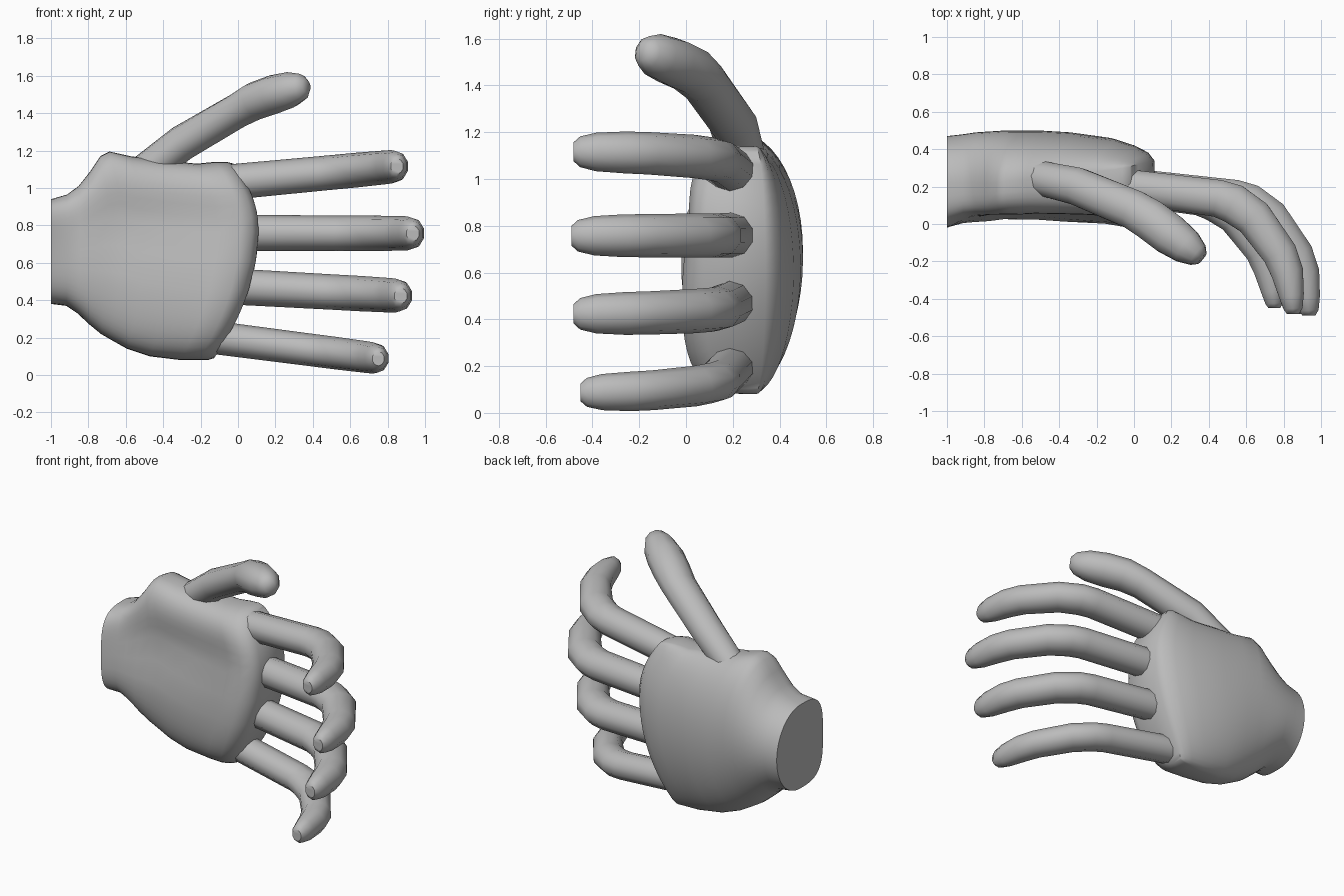
import bpy, bmesh, math
from mathutils import Vector

cube = bpy.data.objects.get("Cube")
if cube:
    bpy.data.objects.remove(cube, do_unlink=True)

GREY = (0.5, 0.5, 0.5, 1)
mat = bpy.data.materials.new("plain grey")
mat.use_nodes = True
mat.diffuse_color = GREY
mat.node_tree.nodes["Principled BSDF"].inputs["Base Color"].default_value = GREY


def cap(bm, loop):
    """Close a ring with strips running from its front to its back."""
    n = len(loop)
    for i in range(n // 2):
        corners = [loop[i], loop[i + 1], loop[n - i - 1], loop[-i]]
        bm.faces.new(list(dict.fromkeys(corners)))


def loft(name, rings, angle):
    """Skin a list of equal-length point rings and cap both ends."""
    bm = bmesh.new()
    loops = [[bm.verts.new(p) for p in ring] for ring in rings]
    n = len(loops[0])
    for a, b in zip(loops, loops[1:]):
        for i in range(n):
            j = (i + 1) % n
            bm.faces.new((a[i], a[j], b[j], b[i]))
    cap(bm, loops[0])
    cap(bm, loops[-1])
    bmesh.ops.recalc_face_normals(bm, faces=bm.faces)
    mesh = bpy.data.meshes.new(name)
    bm.to_mesh(mesh)
    bm.free()
    mesh.materials.append(mat)
    obj = bpy.data.objects.new(name, mesh)
    bpy.context.collection.objects.link(obj)
    bpy.ops.object.select_all(action="DESELECT")
    obj.select_set(True)
    bpy.context.view_layer.objects.active = obj
    bpy.ops.object.shade_smooth_by_angle(angle=math.radians(angle))
    return obj


def power(v, p):
    return math.copysign(abs(v) ** p, v)


def palm_ring(s, low, high, front, waist, back, n=48):
    """Cross-section: domed back, squarer front with a shallow hollow."""
    ring = []
    for i in range(n):
        t = math.tau * i / n
        c, d = math.cos(t), math.sin(t)
        p = 1 if d > 0 else 0.6
        z = (low + high) / 2 + (high - low) / 2 * power(c, p)
        depth = abs(d) ** p
        y = waist + depth * ((back if d > 0 else front) - waist)
        if d < 0:
            hollow = 0.05 * math.sqrt(abs(math.sin(math.pi * s)))
            y += hollow * depth * math.exp(-((z - 0.82) / 0.18) ** 2)
        # The knuckle end is bowed
        bow = (0.5 if z < 0.78 else 1.1) * (z - 0.78) ** 2
        ring.append((-1 + s * (1.11 - bow), y, z))
    return ring


# Palm, from wrist to knuckles: position, low, high, front, waist, back
PALM = [
    (0.00, 0.38, 0.94, -0.02, 0.22, 0.47),
    (0.08, 0.37, 0.965, 0.00, 0.22, 0.48),
    (0.14, 0.33, 1.01, 0.005, 0.22, 0.49),
    (0.21, 0.27, 1.09, 0.01, 0.22, 0.495),
    (0.28, 0.22, 1.17, 0.02, 0.22, 0.50),
    (0.34, 0.19, 1.195, 0.02, 0.23, 0.50),
    (0.45, 0.14, 1.17, 0.02, 0.24, 0.50),
    (0.60, 0.10, 1.15, 0.01, 0.26, 0.49),
    (0.80, 0.08, 1.13, 0.00, 0.28, 0.46),
    (0.91, 0.08, 1.14, -0.02, 0.29, 0.42),
    (0.97, 0.08, 1.14, 0.02, 0.30, 0.385),
    (1.00, 0.09, 1.13, 0.08, 0.30, 0.34),
]
loft("palm", [palm_ring(*row) for row in PALM], 45)


def digit(name, path, sides=10):
    """Tube with few sides; each path point is x, y, z, half width, half depth."""
    pts = [Vector(p[:3]) for p in path]
    rings = []
    for i, p in enumerate(pts):
        ahead = (pts[min(i + 1, len(pts) - 1)] - p).normalized()
        behind = (p - pts[max(i - 1, 0)]).normalized()
        along = (ahead + behind).normalized()
        across = (Vector((0, 0, 1)) - along * along.z).normalized()
        out = along.cross(across)
        w, d = path[i][3:]
        ring = []
        for k in range(sides):
            t = math.tau * k / sides
            ring.append(p + across * w * 1.05 * math.cos(t) + out * d * 1.05 * math.sin(t))
        rings.append(ring)
    return loft(name, rings, 50)


# Fingers: base x, base z, tip x, tip z, tip y, thickness
FINGERS = {
    "index_finger": (-0.06, 1.03, 0.91, 1.122, -0.48, 0.98),
    "middle_finger": (0.00, 0.76, 0.995, 0.757, -0.49, 1.0),
    "ring_finger": (-0.06, 0.475, 0.93, 0.42, -0.48, 1.0),
    "little_finger": (-0.16, 0.205, 0.81, 0.08, -0.45, 0.92),
}
# Bend shared by all fingers: distance back from tip, y as a share of
# the way to the tip, half width, half depth
BEND = [
    (0.46, 0.10, 0.090, 0.102),
    (0.38, 0.14, 0.090, 0.108),
    (0.27, 0.25, 0.090, 0.104),
    (0.13, 0.53, 0.088, 0.095),
    (0.09, 0.68, 0.087, 0.088),
    (0.068, 0.86, 0.080, 0.068),
    (0.06, 0.96, 0.064, 0.052),
    (0.06, 1.00, 0.040, 0.034),
]
BASE_Y = 0.205
for name, (bx, bz, tx, tz, ty, k) in FINGERS.items():
    path = [(bx, BASE_Y, bz, 0.092 * k, 0.09)]
    for gap, share, w, d in BEND:
        x = tx - gap
        y = BASE_Y + (ty - BASE_Y) * share
        path.append((x, y, bz + (tz - bz) * (x - bx) / (tx - bx), w * k, d * k))
    digit(name, path)

# Thumb, angled up and forward
THUMB = [
    (-0.52, 0.25, 1.07, 0.09, 0.09),
    (-0.30, 0.20, 1.24, 0.092, 0.10),
    (0.00, 0.075, 1.415, 0.09, 0.105),
    (0.09, 0.02, 1.465, 0.098, 0.11),
    (0.19, -0.055, 1.50, 0.10, 0.11),
    (0.28, -0.12, 1.525, 0.092, 0.095),
    (0.34, -0.165, 1.54, 0.068, 0.065),
    (0.365, -0.185, 1.545, 0.035, 0.035),
]
digit("thumb", THUMB)
